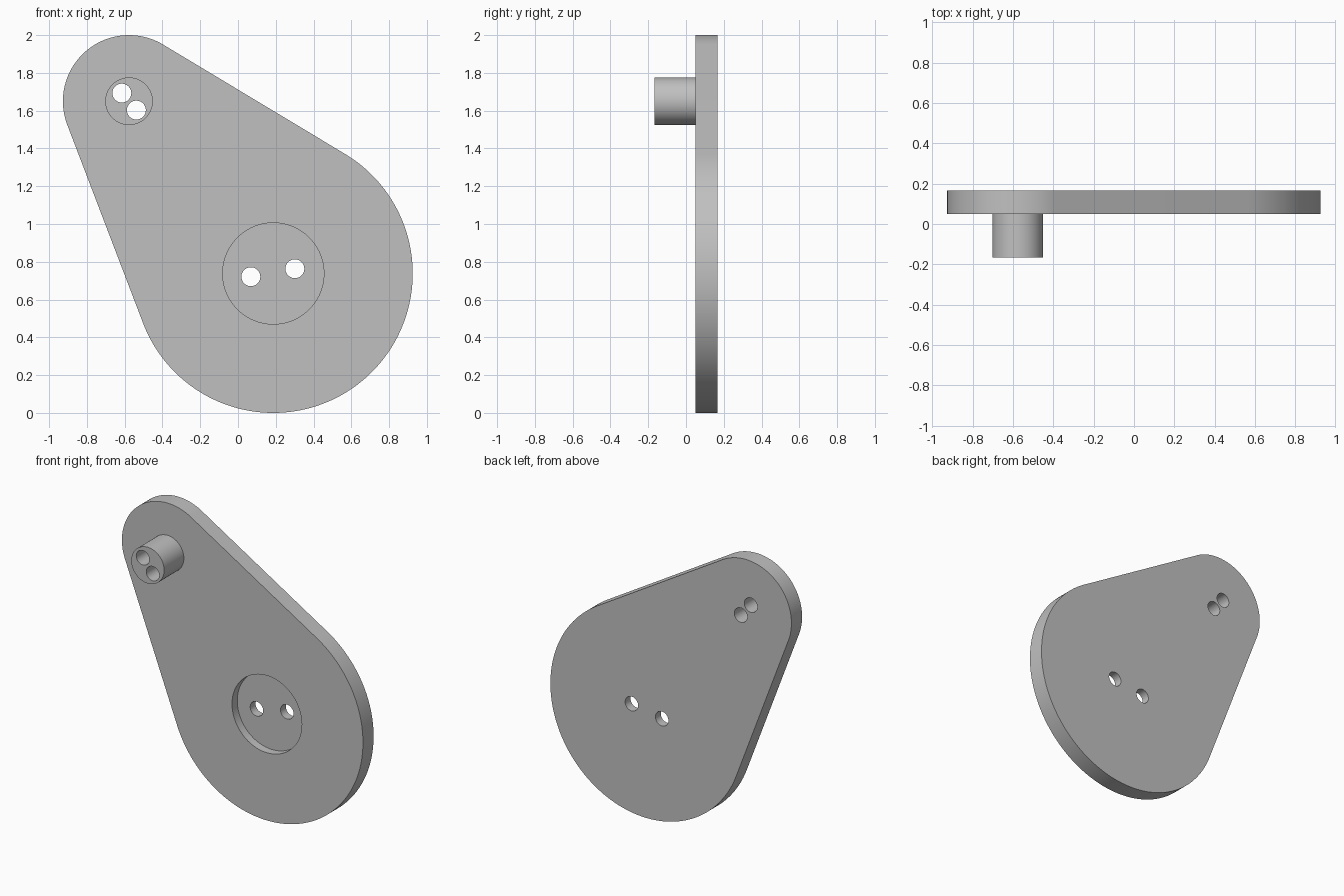
import bpy, bmesh, math
from mathutils import Vector

if "Cube" in bpy.data.objects:
    bpy.data.objects.remove(bpy.data.objects["Cube"], do_unlink=True)

grey = bpy.data.materials.new("plain grey")
grey.use_nodes = True
colour = (0.53, 0.53, 0.53, 1)
grey.diffuse_color = colour
grey.node_tree.nodes["Principled BSDF"].inputs["Base Color"].default_value = colour

BIG, BIG_R = Vector((0.187, 0.738)), 0.738
SMALL, SMALL_R = Vector((-0.577, 1.65)), 0.35
FRONT, BACK, BOSS_FRONT, FLOOR = 0.05, 0.167, -0.167, 0.108


def arc(centre, radius, start, end, steps):
    """Points along an arc in the x-z plane."""
    angles = [start + (end - start) * i / steps for i in range(steps + 1)]
    return [centre + radius * Vector((math.cos(a), math.sin(a))) for a in angles]


def extrude(name, points, y0, y1):
    """Solid with the given x-z outline between two depths."""
    bm = bmesh.new()
    face = bm.faces.new([bm.verts.new((p.x, y0, p.y)) for p in points])
    moved = bmesh.ops.extrude_face_region(bm, geom=[face])["geom"]
    verts = [v for v in moved if isinstance(v, bmesh.types.BMVert)]
    bmesh.ops.translate(bm, vec=(0, y1 - y0, 0), verts=verts)
    bmesh.ops.recalc_face_normals(bm, faces=bm.faces)
    mesh = bpy.data.meshes.new(name)
    bm.to_mesh(mesh)
    bm.free()
    mesh.materials.append(grey)
    obj = bpy.data.objects.new(name, mesh)
    bpy.context.collection.objects.link(obj)
    return obj


def cylinder(name, centre, radius, y0, y1, steps=64):
    return extrude(name, arc(Vector(centre), radius, 0, math.tau, steps)[:-1], y0, y1)


def combine(target, tool, operation):
    """Apply a boolean and discard the tool."""
    tool.hide_render = True
    mod = target.modifiers.new(operation.title(), "BOOLEAN")
    mod.operation, mod.solver, mod.object = operation, "EXACT", tool
    bpy.context.view_layer.objects.active = target
    bpy.ops.object.modifier_apply(modifier=mod.name)
    bpy.data.objects.remove(tool, do_unlink=True)


# Plate: two arcs joined by their outer tangents
axis = SMALL - BIG
heading = math.atan2(axis.y, axis.x)
spread = math.acos((BIG_R - SMALL_R) / axis.length)
outline = arc(SMALL, SMALL_R, heading - spread, heading + spread, 64)
outline += arc(BIG, BIG_R, heading + spread, heading + math.tau - spread, 128)
plate = extrude("crank_plate", outline, FRONT, BACK)

# Round boss on the small end, recess in the large end
combine(plate, cylinder("boss", SMALL, 0.126, BOSS_FRONT, FRONT + 0.03), "UNION")
combine(plate, cylinder("recess", BIG, 0.268, FRONT - 0.1, FLOOR, 96), "DIFFERENCE")

# Two through holes at each end
for centre in [(-0.615, 1.693), (-0.538, 1.603), (0.068, 0.721), (0.301, 0.763)]:
    combine(plate, cylinder("hole", centre, 0.05, -0.5, 0.5, 48), "DIFFERENCE")

# Smooth round walls, sharp rims
bpy.ops.object.select_all(action="DESELECT")
plate.select_set(True)
bpy.context.view_layer.objects.active = plate
bpy.ops.object.shade_smooth_by_angle(angle=math.radians(30))
